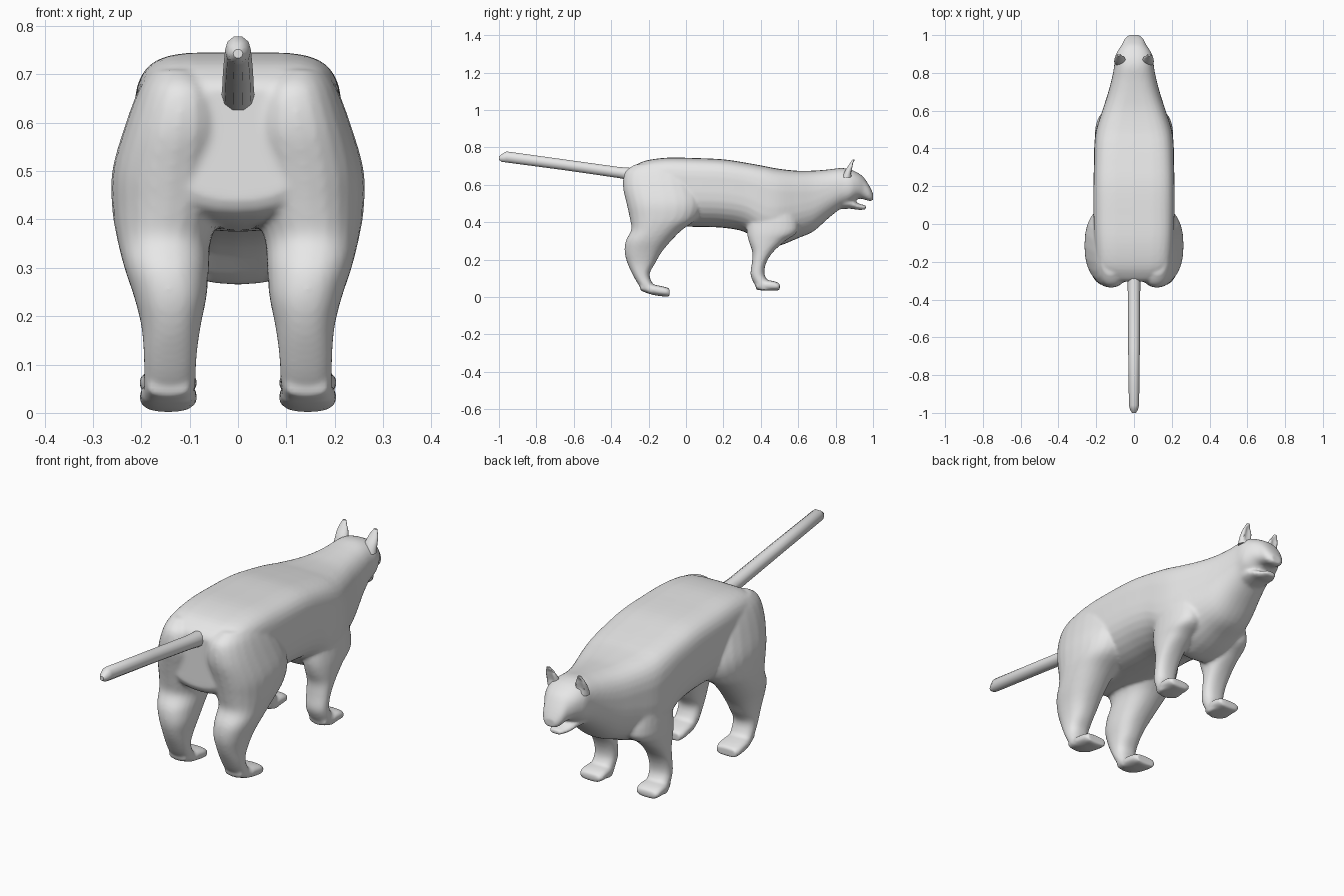
import bpy, bmesh, math

fur = bpy.data.materials.new("grey fur")
fur.diffuse_color = (0.8, 0.8, 0.8, 1)


def smooth_rings(rings, steps):
    """Catmull-Rom interpolation between neighbouring rings."""
    out = []
    for i in range(len(rings) - 1):
        p0, p1 = rings[max(i - 1, 0)], rings[i]
        p2, p3 = rings[i + 1], rings[min(i + 2, len(rings) - 1)]
        for k in range(steps):
            t = k / steps
            out.append([0.5 * (2 * b + (c - a) * t + (2 * a - 5 * b + 4 * c - d) * t * t
                               + (3 * b - a - 3 * c + d) * t ** 3)
                        for a, b, c, d in zip(p0, p1, p2, p3)])
    return out + [list(rings[-1])]


def loft(name, rings, axis, side=1, sides=24, steps=4):
    """Rings are (position, x0, x1, b0, b1, upper squareness), stacked on axis."""
    bm = bmesh.new()
    loops = []
    for pos, x0, x1, b0, b1, n in smooth_rings(rings, steps):
        loop = []
        for k in range(sides):
            a = 2 * math.pi * k / sides
            c, s = math.cos(a), math.sin(a)
            e = 2 / n if s > 0 else 2 / min(n, 2.3)
            x = (x0 + x1) / 2 + (x1 - x0) / 2 * math.copysign(abs(c) ** e, c)
            b = (b0 + b1) / 2 + (b1 - b0) / 2 * math.copysign(abs(s) ** e, s)
            loop.append(bm.verts.new((x * side, pos, b) if axis == "y" else (x * side, b, pos)))
        loops.append(loop)
    for u, v in zip(loops, loops[1:]):
        for k in range(sides):
            j = (k + 1) % sides
            bm.faces.new((u[k], u[j], v[j], v[k]))
    bm.faces.new(loops[0])
    bm.faces.new(loops[-1])
    bmesh.ops.recalc_face_normals(bm, faces=bm.faces)
    mesh = bpy.data.meshes.new(name)
    bm.to_mesh(mesh)
    bm.free()
    mesh.materials.append(fur)
    obj = bpy.data.objects.new(name, mesh)
    bpy.context.collection.objects.link(obj)
    return obj


def select(objs):
    bpy.ops.object.select_all(action="DESELECT")
    for o in objs:
        o.select_set(True)
    bpy.context.view_layer.objects.active = objs[0]


# Torso, neck and upper head: y, top, bottom, half width, squareness
trunk = [(-0.305, 0.67, 0.44, 0.15, 3), (-0.285, 0.695, 0.41, 0.18, 3.5),
         (-0.22, 0.728, 0.39, 0.2, 4.5), (-0.1, 0.745, 0.38, 0.21, 4.5),
         (0.05, 0.743, 0.375, 0.215, 4.5), (0.2, 0.736, 0.37, 0.215, 4.5),
         (0.32, 0.718, 0.345, 0.212, 4.5), (0.42, 0.70, 0.27, 0.21, 4.5),
         (0.5, 0.685, 0.275, 0.2, 4), (0.6, 0.675, 0.315, 0.168, 3.5),
         (0.68, 0.676, 0.35, 0.142, 3), (0.76, 0.682, 0.42, 0.12, 2.6),
         (0.83, 0.69, 0.475, 0.106, 2.4), (0.88, 0.682, 0.5, 0.102, 2.4),
         (0.92, 0.663, 0.525, 0.084, 2.4), (0.95, 0.64, 0.522, 0.064, 2.4),
         (0.98, 0.595, 0.513, 0.05, 2.4), (1.0, 0.555, 0.513, 0.03, 2.2)]
parts = [loft("body", [(y, -w, w, b, t, n) for y, t, b, w, n in trunk], "y", sides=32)]

# Lower jaw, set below an open mouth
parts.append(loft("jaw", [(0.83, -0.075, 0.075, 0.47, 0.55, 2), (0.88, -0.066, 0.066, 0.472, 0.53, 2),
                          (0.92, -0.05, 0.05, 0.466, 0.502, 2), (0.962, -0.028, 0.028, 0.467, 0.49, 2)], "y"))

# Legs: z, inner x, outer x, back y, front y
hind = [(0.71, 0.07, 0.18, -0.27, -0.02, 2), (0.67, 0.03, 0.205, -0.325, 0.03, 2.2),
        (0.59, 0.01, 0.235, -0.337, 0.07, 2.3), (0.5, 0.015, 0.26, -0.318, 0.09, 2.3),
        (0.42, 0.03, 0.26, -0.3, 0.06, 2.3), (0.36, 0.055, 0.25, -0.293, -0.02, 2.3),
        (0.3, 0.06, 0.235, -0.322, -0.08, 2.3), (0.24, 0.065, 0.215, -0.328, -0.13, 2.4),
        (0.18, 0.077, 0.2, -0.313, -0.165, 2.4), (0.12, 0.085, 0.195, -0.285, -0.195, 2.4),
        (0.06, 0.088, 0.195, -0.25, -0.17, 2.4), (0.02, 0.09, 0.195, -0.21, -0.12, 2.4)]
fore = [(0.5, 0.06, 0.19, 0.33, 0.58, 2.2), (0.36, 0.06, 0.207, 0.325, 0.6, 2.3),
        (0.3, 0.07, 0.205, 0.335, 0.53, 2.3), (0.24, 0.08, 0.2, 0.355, 0.465, 2.4),
        (0.18, 0.085, 0.195, 0.352, 0.428, 2.4), (0.12, 0.088, 0.193, 0.345, 0.42, 2.4),
        (0.07, 0.09, 0.195, 0.365, 0.45, 2.4), (0.036, 0.09, 0.195, 0.39, 0.46, 2.4)]
# Paws: y, inner x, outer x, bottom, top
hind_paw = [(-0.245, 0.1, 0.185, 0.035, 0.07, 2.4), (-0.18, 0.088, 0.2, 0.012, 0.067, 2.8),
            (-0.12, 0.084, 0.204, 0.003, 0.056, 3), (-0.088, 0.092, 0.198, 0.0, 0.046, 3)]
fore_paw = [(0.375, 0.1, 0.185, 0.04, 0.08, 2.4), (0.42, 0.088, 0.2, 0.034, 0.09, 2.8),
            (0.47, 0.084, 0.205, 0.034, 0.085, 3), (0.502, 0.092, 0.198, 0.035, 0.072, 3)]
for side in (-1, 1):
    parts += [loft("hind_leg", hind, "z", side), loft("front_leg", fore, "z", side),
              loft("hind_paw", hind_paw, "y", side), loft("front_paw", fore_paw, "y", side)]

# Fuse all parts into one continuous skin
select(parts)
bpy.ops.object.join()
body = bpy.context.object
remesh = body.modifiers.new("fuse", "REMESH")
remesh.mode = "VOXEL"
remesh.voxel_size = 0.008
soften = body.modifiers.new("soften", "SMOOTH")
soften.factor = 0.5
soften.iterations = 6
for m in ("fuse", "soften"):
    bpy.ops.object.modifier_apply(modifier=m)
body.data.materials.clear()
body.data.materials.append(fur)

# Tail, straight out and slightly raised
tail = loft("tail", [(-0.26, -0.035, 0.035, 0.615, 0.69, 2), (-0.36, -0.033, 0.033, 0.635, 0.697, 2),
                     (-0.65, -0.031, 0.031, 0.677, 0.737, 2), (-0.96, -0.027, 0.027, 0.718, 0.78, 2),
                     (-0.985, -0.02, 0.02, 0.722, 0.765, 2), (-1.0, -0.01, 0.01, 0.733, 0.752, 2)],
            "y", sides=10, steps=1)

# Ears, with the front face hollowed
ears = []
for side in (-1, 1):
    ear = loft("ear", [(0.64, 0.04, 0.105, 0.835, 0.885, 2), (0.675, 0.045, 0.104, 0.85, 0.89, 2),
                       (0.705, 0.055, 0.1, 0.87, 0.897, 2), (0.735, 0.072, 0.088, 0.89, 0.901, 2)],
               "z", side, sides=16, steps=3)
    for v in ear.data.vertices:
        depth = 1 - abs(abs(v.co.x) - 0.076) / 0.02
        if depth > 0 and 0.66 < v.co.z < 0.72 and v.co.y > 0.855 + (v.co.z - 0.66) * 0.5:
            v.co.y -= 0.012 * depth
    ears.append(ear)

select([body, tail] + ears)
bpy.ops.object.shade_smooth_by_angle(angle=math.radians(50))
